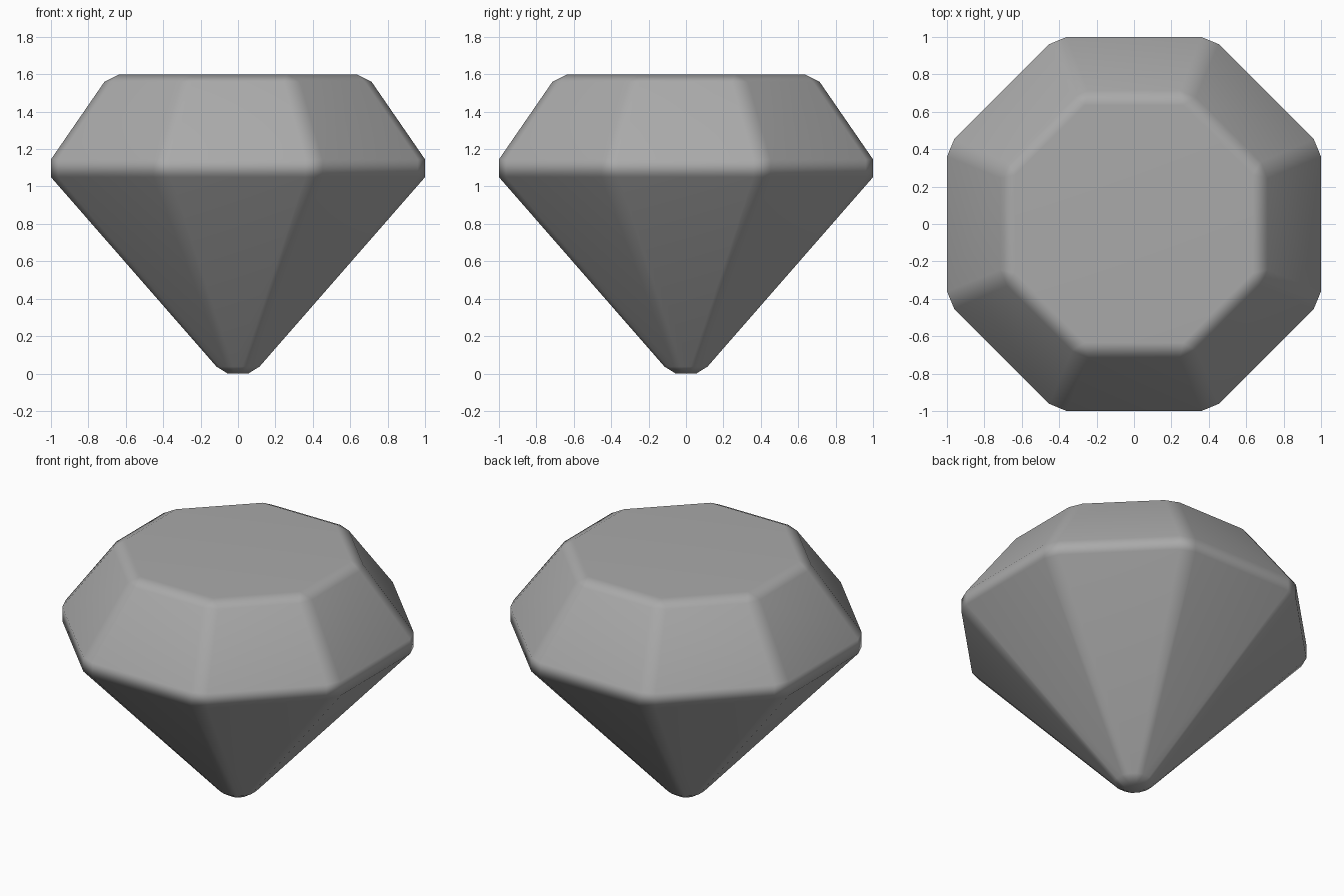
import bpy
import bmesh
import math
from mathutils import Matrix, Vector

cube = bpy.data.objects.get("Cube")
if cube:
    bpy.data.objects.remove(cube, do_unlink=True)

SIDES = 8
TAN = math.tan(math.pi / SIDES)

# Plain stone material
stone = bpy.data.materials.new("grey_stone")
stone.use_nodes = True
stone.diffuse_color = (0.4, 0.4, 0.4, 1)
shader = next(n for n in stone.node_tree.nodes if n.type == 'BSDF_PRINCIPLED')
shader.inputs["Base Color"].default_value = stone.diffuse_color

# Corners of one facet column: distance from axis, height, half width
table = (0.635, 1.6, 0.635 * TAN)
crown_top = (0.714, 1.56, 0.245)
crown_base = (1.0, 1.145, 0.36)
pavilion_top = (1.0, 1.05, 0.36)
pavilion_tip = (0.115, 0.037, 0.024)
culet = (0.055, 0.0, 0.055 * TAN)
rows = [table, crown_top, crown_base, pavilion_top, pavilion_tip, culet]

# Repeat the facet corners around the axis and wrap them in a faceted skin
bm = bmesh.new()
for i in range(SIDES):
    turn = Matrix.Rotation(math.tau * i / SIDES, 3, 'Z')
    for distance, height, half in rows:
        for side in (-half, half):
            bm.verts.new(turn @ Vector((distance, side, height)))
bmesh.ops.remove_doubles(bm, verts=bm.verts, dist=0.001)
bmesh.ops.convex_hull(bm, input=bm.verts)
bmesh.ops.dissolve_limit(bm, angle_limit=math.radians(1),
                         verts=bm.verts, edges=bm.edges)
bmesh.ops.recalc_face_normals(bm, faces=bm.faces)
for face in bm.faces:
    face.smooth = True

mesh = bpy.data.meshes.new("gemstone")
bm.to_mesh(mesh)
bm.free()
mesh.materials.append(stone)
gem = bpy.data.objects.new("gemstone", mesh)
bpy.context.collection.objects.link(gem)

# Keep large facets flat while the narrow edges stay soft
soft = gem.modifiers.new("soft_edges", 'WEIGHTED_NORMAL')
soft.mode = 'FACE_AREA'
soft.weight = 50
